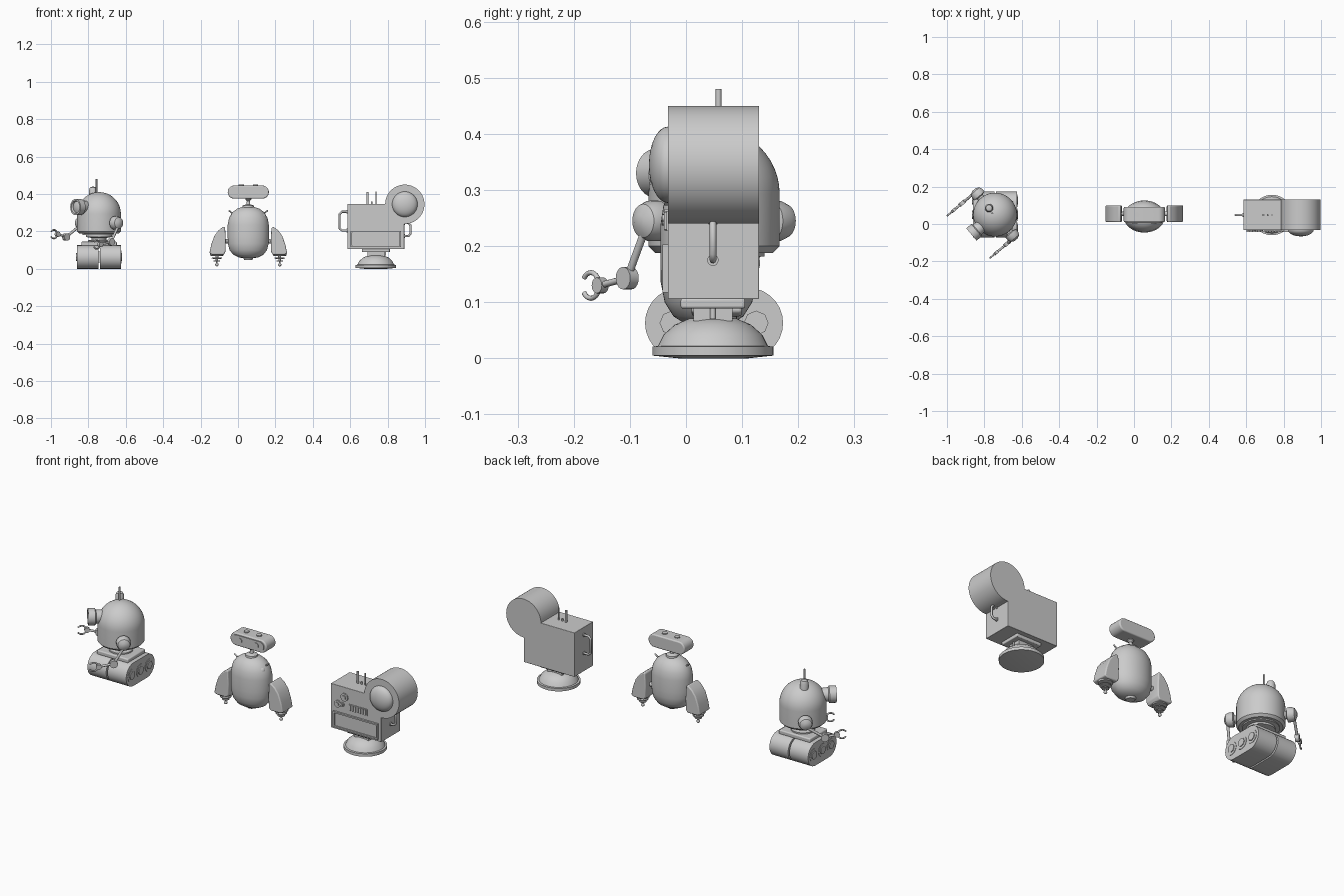
import bpy, bmesh
from math import sin, cos, pi, radians
from mathutils import Vector, Matrix

if "Cube" in bpy.data.objects:
    bpy.data.objects.remove(bpy.data.objects["Cube"])

I = Matrix.Identity(4)


def finish(name, bm, mat=I, bevel=0, seg=3):
    bmesh.ops.remove_doubles(bm, verts=bm.verts, dist=1e-5)
    bmesh.ops.recalc_face_normals(bm, faces=bm.faces)
    me = bpy.data.meshes.new(name)
    bm.to_mesh(me)
    bm.free()
    ob = bpy.data.objects.new(name, me)
    bpy.context.collection.objects.link(ob)
    ob.matrix_world = mat
    if bevel:
        m = ob.modifiers.new("bevel", 'BEVEL')
        m.width, m.segments, m.limit_method = bevel, seg, 'ANGLE'
    bpy.ops.object.select_all(action='DESELECT')
    ob.select_set(True)
    bpy.context.view_layer.objects.active = ob
    bpy.ops.object.shade_smooth_by_angle(angle=radians(35))
    return ob


def lathe(name, prof, loc=(0, 0, 0), axis=(0, 0, 1), mat=I, n=32, sy=1.0):
    """Turn (radius, height) points around an axis."""
    bm = bmesh.new()
    rings = [[bm.verts.new((r * cos(2 * pi * i / n), sy * r * sin(2 * pi * i / n), z))
              for i in range(n)] if r > 0 else [bm.verts.new((0, 0, z))] for r, z in prof]
    for a, b in zip(rings, rings[1:]):
        for i in range(n):
            q = [a[i % len(a)], a[(i + 1) % len(a)], b[(i + 1) % len(b)], b[i % len(b)]]
            q = list(dict.fromkeys(q))
            if len(q) > 2:
                bm.faces.new(q)
    for r in (rings[0], rings[-1]):
        if len(r) > 1:
            bm.faces.new(r)
    rot = Vector((0, 0, 1)).rotation_difference(Vector(axis)).to_matrix().to_4x4()
    return finish(name, bm, mat @ Matrix.Translation(loc) @ rot)


def disc(name, r, h, loc, axis=(0, 0, 1), mat=I, n=32):
    return lathe(name, [(r, 0), (r, h)], loc, axis, mat, n)


def rod(name, a, b, r, mat=I):
    d = Vector(b) - Vector(a)
    return lathe(name, [(r, 0), (r, d.length)], a, d, mat, 12)


def ball(name, r, loc, mat=I):
    return lathe(name, [(r * sin(pi * i / 10) if 0 < i < 10 else 0, -r * cos(pi * i / 10))
                        for i in range(11)], loc, mat=mat, n=20)


def box(name, loc, size, bevel=0, mat=I):
    bm = bmesh.new()
    bmesh.ops.create_cube(bm, size=1, matrix=Matrix.Translation(loc) @ Matrix.Diagonal((*size, 1)))
    return finish(name, bm, mat, bevel)


def prism(name, pts, y0, y1, mat=I, bevel=0):
    """Extrude an (x, z) outline along y."""
    bm = bmesh.new()
    f = bm.faces.new([bm.verts.new((x, y0, z)) for x, z in pts])
    e = bmesh.ops.extrude_face_region(bm, geom=[f])['geom']
    bmesh.ops.translate(bm, vec=(0, y1 - y0, 0), verts=[v for v in e if isinstance(v, bmesh.types.BMVert)])
    return finish(name, bm, mat, bevel)


def stadium(cx, cz, half, r, n=14):
    ang = [-pi / 2 + pi * i / n for i in range(n + 1)]
    return [(cx + half + r * cos(a), cz + r * sin(a)) for a in ang] + \
           [(cx - half - r * cos(a), cz - r * sin(a)) for a in ang]


def tube(name, pts, r, mat=I):
    cu = bpy.data.curves.new(name, 'CURVE')
    cu.dimensions, cu.bevel_depth, cu.bevel_resolution, cu.use_fill_caps = '3D', r, 2, True
    sp = cu.splines.new('POLY')
    sp.points.add(len(pts) - 1)
    for p, c in zip(sp.points, pts):
        p.co = (*c, 1)
    ob = bpy.data.objects.new(name, cu)
    bpy.context.collection.objects.link(ob)
    ob.matrix_world = mat
    bpy.ops.object.select_all(action='DESELECT')
    ob.select_set(True)
    bpy.context.view_layer.objects.active = ob
    bpy.ops.object.convert(target='MESH')


# ---- tracked robot: treads and road wheels
T = Matrix.Translation((-0.743, 0.05, 0))
quarter = T @ Matrix.Rotation(radians(90), 4, 'Z')
for s in (-1, 1):
    prism("tread", stadium(0, 0.063, 0.06, 0.063), s * 0.004, s * 0.117, quarter)
    for y in (-0.075, 0, 0.075):
        disc("wheel_rim", 0.034, 0.004, (s * 0.115, y, 0.063), (s, 0, 0), T)
        disc("wheel_hub", 0.022, 0.008, (s * 0.115, y, 0.063), (s, 0, 0), T, 8)
box("tread_axle_block", (0, 0, 0.063), (0.05, 0.16, 0.06), 0, T)
box("deck_plate", (0, 0, 0.133), (0.19, 0.15, 0.024), 0.006, T)

# turned upper half
R = T @ Matrix.Rotation(radians(-50), 4, 'Z')
lathe("waist", [(0.06, 0.14), (0.06, 0.152), (0.04, 0.155), (0.04, 0.165), (0.07, 0.17),
                (0.07, 0.18), (0.09, 0.182), (0.09, 0.192)], mat=R)
lathe("dome_body", [(0.105, 0.188), (0.117, 0.2)] +
      [(0.117 * cos(pi / 2 * i / 12), 0.293 + 0.117 * sin(pi / 2 * i / 12)) for i in range(12)] + [(0, 0.41)],
      mat=R, n=48)
lathe("eye_barrel", [(0.032, 0.08), (0.036, 0.125), (0.043, 0.13), (0.043, 0.165), (0.034, 0.165),
                     (0.03, 0.155), (0.018, 0.16), (0, 0.163)], (0, 0, 0.33), (0, -1, 0), R)
lathe("top_lamp", [(0.022, 0.36), (0.022, 0.42), (0.016, 0.435), (0, 0.44)], (-0.775, 0.085, 0), n=24)
rod("dome_antenna", (-0.757, 0.058, 0.39), (-0.757, 0.058, 0.48), 0.005)

# arms with C-shaped grippers: side, forward/height of elbow and wrist
for s, (ef, ez), (wf, wz) in ((1, (0.05, 0.143), (0.125, 0.13)), (-1, (0.095, 0.17), (0.155, 0.185))):
    lathe("shoulder", [(0.02, 0.1), (0.02, 0.125), (0.036, 0.13), (0.036, 0.15), (0.03, 0.165), (0.012, 0.175)],
          (0, 0, 0.245), (s, 0, 0), R)
    sh, el, wr = (s * 0.16, 0, 0.23), (s * 0.16, -ef, ez), (s * 0.16, -wf, wz)
    rod("upper_arm", sh, el, 0.007, R)
    rod("forearm", el, wr, 0.006, R)
    disc("elbow", 0.02, 0.02, (s * 0.16 - 0.01, -ef, ez), (1, 0, 0), R, 20)
    disc("wrist", 0.014, 0.016, (s * 0.16 - 0.008, -wf, wz), (1, 0, 0), R, 20)
    for k in (-1, 1):
        tube("gripper", [(s * 0.16, -wf - 0.026 + 0.023 * cos(a), wz + k * 0.023 * sin(a))
                         for a in (pi * i / 10 for i in range(9))], 0.0045, R)

# ---- floating robot: body, neck, head
M = Matrix.Translation((0.055, 0.04, 0))
lathe("pod_body", [(0, 0.055), (0.05, 0.06), (0.08, 0.075), (0.1, 0.1), (0.109, 0.135), (0.11, 0.17),
                   (0.11, 0.235), (0.103, 0.272), (0.085, 0.302), (0.06, 0.321), (0.03, 0.331), (0, 0.333)],
      mat=M, n=48, sy=0.78)
lathe("nozzle", [(0.03, 0.065), (0.022, 0.048), (0, 0.048)], mat=M)
lathe("neck", [(0.032, 0.322), (0.03, 0.338), (0.01, 0.345), (0.008, 0.362), (0.016, 0.37), (0.016, 0.38)], mat=M)
prism("head", stadium(0, 0.41, 0.075, 0.035), -0.03, 0.052, M, 0.006)
prism("face_plate", stadium(0, 0.41, 0.07, 0.026), -0.034, -0.02, M)
for s in (-1, 1):
    disc("head_knob", 0.014, 0.01, (s * 0.038, 0.01, 0.44), mat=M, n=20)
    disc("face_eye", 0.015, 0.004, (s * 0.05, -0.033, 0.41), (0, -1, 0), M, 20)
    ball("shoulder_knob", 0.02, (s * 0.075, -0.02, 0.277), M)
    rod("ear_spike", (s * 0.075, 0, 0.29), (s * 0.105, 0, 0.312), 0.004, M)
    # flipper arms with stepped tips
    rod("arm_pivot", (s * 0.09, 0.015, 0.148), (s * 0.15, 0.015, 0.148), 0.012, M)
    prism("flipper", [(s * x, z) for x, z in ((0.124, 0.22), (0.134, 0.225), (0.16, 0.205), (0.182, 0.175),
          (0.198, 0.13), (0.208, 0.082), (0.19, 0.075), (0.132, 0.075), (0.122, 0.09), (0.12, 0.15))],
          -0.03, 0.06, M, 0.016)
    lathe("flipper_tip", [(0.036, 0.08), (0.036, 0.07), (0.008, 0.068), (0.008, 0.06), (0.028, 0.059),
                          (0.028, 0.054), (0.006, 0.053), (0.006, 0.045), (0.018, 0.044), (0.018, 0.04),
                          (0.004, 0.039), (0.004, 0.025)], (s * 0.168, 0.015, 0), mat=M, n=24)
    ball("tip_ball", 0.009, (s * 0.168, 0.015, 0.022), M)

# ---- box robot: stand
C = Matrix.Translation((0.737, 0.048, 0))
lathe("dome_stand", [(0.06, 0), (0.108, 0.005), (0.108, 0.021), (0.098, 0.022), (0.088, 0.042), (0.068, 0.06),
                     (0.042, 0.071), (0, 0.075)], mat=C, n=48)
box("stand_neck", (0, 0, 0.082), (0.09, 0.07, 0.03), 0, C)
box("stand_plate", (0, 0, 0.098), (0.15, 0.115, 0.018), 0.004, C)
rod("stand_lever", (0.05, 0, 0.07), (0.05, 0, 0.105), 0.005, C)

# case and reel drum
box("case", (0.737, 0.049, 0.226), (0.305, 0.162, 0.241), 0.002)
disc("drum", 0.105, 0.162, (0.892, 0.13, 0.345), (0, -1, 0), n=64)
lathe("drum_lens", [(0.068 * cos(pi / 2 * i / 8), 0.034 * sin(pi / 2 * i / 8)) for i in range(8)] + [(0, 0.034)],
      (0.892, -0.032, 0.345), (0, -1, 0), n=48)

# handles
for x, d, z0, z1 in ((0.586, -0.043, 0.205, 0.305), (0.888, 0.034, 0.175, 0.245)):
    tube("handle", [(x, 0.048, z0), (x + d * 0.7, 0.048, z0), (x + d, 0.048, z0 + 0.012),
                    (x + d, 0.048, z1 - 0.012), (x + d * 0.7, 0.048, z1), (x, 0.048, z1)], 0.006)
    for z in (z0, z1):
        disc("handle_foot", 0.01, 0.012, (x - 0.006, 0.048, z), (1, 0, 0), n=16)

# top antennas
for x, z, r in ((0.692, 0.41, 0.006), (0.715, 0.36, 0.005), (0.737, 0.412, 0.003)):
    rod("top_antenna", (x, 0.048, 0.34), (x, 0.048, z), r)

# front panel frame, dials and grille
box("panel", (0.737, -0.032, 0.16), (0.25, 0.008, 0.07))
for z in (0.121, 0.199):
    box("panel_rail", (0.737, -0.036, z), (0.27, 0.012, 0.008))
for x in (0.606, 0.868):
    box("panel_post", (x, -0.036, 0.16), (0.008, 0.012, 0.08))
for x, z, r in ((0.668, 0.293, 0.022), (0.627, 0.247, 0.02), (0.655, 0.25, 0.012)):
    disc("dial", r, 0.008, (x, -0.03, z), (0, -1, 0), n=10)
    disc("dial_cap", r * 0.5, 0.013, (x, -0.03, z), (0, -1, 0), n=16)
box("grille_back", (0.75, -0.032, 0.245), (0.11, 0.006, 0.036))
for i in range(7):
    box("grille_bar", (0.705 + i * 0.015, -0.035, 0.245), (0.006, 0.008, 0.03))
